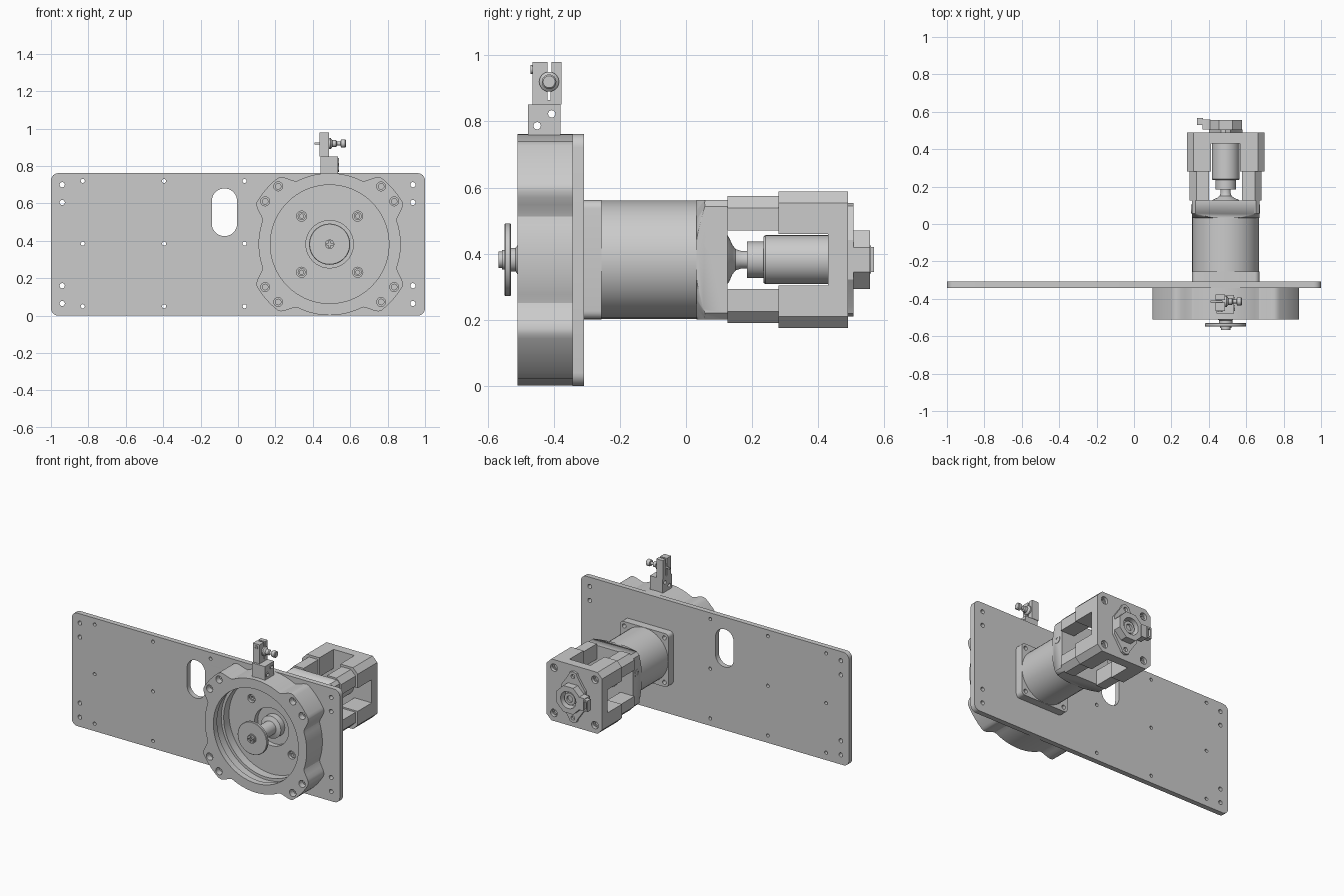
import bpy, bmesh
from math import sin, cos, pi, radians, hypot

if "Cube" in bpy.data.objects:
    bpy.data.objects.remove(bpy.data.objects["Cube"])

CX, CZ = 0.49, 0.382          # drive axis
SIGNS = [(1, 1), (-1, 1), (-1, -1), (1, -1)]


def finish(name, mesh, axis):
    """Turn local (a, b, depth) into world space and shade the part."""
    for v in mesh.vertices:
        a, b, c = v.co
        v.co = (a, c, b) if axis == 'y' else (c, a, b)
    bm = bmesh.new()
    bm.from_mesh(mesh)
    bmesh.ops.remove_doubles(bm, verts=bm.verts, dist=1e-5)
    bmesh.ops.recalc_face_normals(bm, faces=bm.faces)
    bm.to_mesh(mesh)
    bm.free()
    ob = bpy.data.objects.new(name, mesh)
    bpy.context.collection.objects.link(ob)
    bpy.ops.object.select_all(action='DESELECT')
    ob.select_set(True)
    bpy.context.view_layer.objects.active = ob
    bpy.ops.object.shade_smooth_by_angle(angle=radians(30))
    return ob


def prism(name, loops, d0, d1, axis='y'):
    """Extrude outlines; inner outlines become holes."""
    cu = bpy.data.curves.new(name, 'CURVE')
    cu.dimensions, cu.fill_mode, cu.extrude = '2D', 'BOTH', (d1 - d0) / 2
    for pts in loops:
        sp = cu.splines.new('POLY')
        sp.points.add(len(pts) - 1)
        for p, (a, b) in zip(sp.points, pts):
            p.co = (a, b, 0, 1)
        sp.use_cyclic_u = True
    tmp = bpy.data.objects.new(name + "_tmp", cu)
    bpy.context.collection.objects.link(tmp)
    dg = bpy.context.evaluated_depsgraph_get()
    mesh = bpy.data.meshes.new_from_object(tmp.evaluated_get(dg))
    bpy.data.objects.remove(tmp)
    for v in mesh.vertices:
        v.co.z += (d0 + d1) / 2
    return finish(name, mesh, axis)


def lathe(name, prof, a=CX, b=CZ, axis='y', n=32):
    """Spin (radius, depth) points about an axis through (a, b)."""
    bm = bmesh.new()
    vs = [bm.verts.new((a + r, b, d)) for r, d in prof]
    es = [bm.edges.new(e) for e in zip(vs, vs[1:])]
    bmesh.ops.spin(bm, geom=vs + es, cent=(a, b, 0), axis=(0, 0, 1),
                   angle=2 * pi, steps=n, use_duplicate=False)
    mesh = bpy.data.meshes.new(name)
    bm.to_mesh(mesh)
    bm.free()
    return finish(name, mesh, axis)


def circle(a, b, r, n=24, ph=0.0):
    return [(a + r * cos(2 * pi * i / n + ph), b + r * sin(2 * pi * i / n + ph)) for i in range(n)]


def rounded(a0, a1, b0, b1, r, n=6):
    pts = []
    for k, (sx, sz) in enumerate(SIGNS):
        ca = a1 - r if sx > 0 else a0 + r
        cb = b1 - r if sz > 0 else b0 + r
        for i in range(n + 1):
            t = pi / 2 * (k + i / n)
            pts.append((ca + r * cos(t), cb + r * sin(t)))
    return pts


def square(h, r, n=1):
    return rounded(CX - h, CX + h, CZ - h, CZ + h, r, n)


def corners(off, r):
    return [circle(CX + sx * off, CZ + sz * off, r) for sx, sz in SIGNS]


# Mounting plate with holes and slot
holes = [(x, z) for x in (-0.94, 0.935) for z in (0.065, 0.16, 0.605, 0.70)]
holes += [(x, z) for x in (-0.83, -0.395, 0.035) for z in (0.05, 0.385, 0.72)]
prism("mounting_plate",
      [rounded(-1, 1, 0, 0.762, 0.04), rounded(-0.14, -0.005, 0.425, 0.68, 0.067, 10),
       circle(CX, CZ, 0.127, 40)]
      + [circle(x, z, 0.014 if abs(x) > 0.9 else 0.011, 16) for x, z in holes]
      + corners(0.15, 0.027), -0.343, -0.308)

# Housing ring: four raised pads, grooved bore, counterbored holes
outline = []
for deg in range(0, 360, 2):
    d = min(abs(deg - c) for c in (41, 139, 221, 319))
    t = min(max((d - 11) / 11, 0), 1)
    r = 0.38 + 0.07 * (1 - t * t * (3 - 2 * t))
    outline.append((CX + r * cos(radians(deg)), CZ + r * sin(radians(deg))))
ring_holes = [(CX + sx * a, CZ + sz * b) for sx, sz in SIGNS for a, b in ((0.275, 0.309), (0.345, 0.229))]
for name, d0, d1, bore, hr in (("ring_front", -0.51, -0.47, 0.317, 0.024),
                               ("ring_middle", -0.47, -0.40, 0.335, 0.015),
                               ("ring_rear", -0.40, -0.343, 0.317, 0.015)):
    prism(name, [outline, circle(CX, CZ, bore, 72)] + [circle(x, z, hr, 20) for x, z in ring_holes], d0, d1)

# Output shaft, disc and its cross-slot screw
lathe("output_shaft", [(0, -0.53), (0.036, -0.53), (0.036, -0.515), (0.046, -0.508), (0.046, -0.36),
                       (0.075, -0.35), (0.075, -0.30), (0, -0.30)])
lathe("shaft_disc", [(0, -0.549), (0.107, -0.549), (0.11, -0.546), (0.11, -0.532), (0.107, -0.529), (0, -0.529)], n=48)
lathe("disc_screw_base", [(0.03, -0.549), (0.03, -0.556), (0, -0.556)])
w, s = 0.005, 0.018
cross = [(w, w), (w, s), (-w, s), (-w, w), (-s, w), (-s, -w), (-w, -w), (-w, -s), (w, -s), (w, -w), (s, -w), (s, w)]
prism("disc_screw_head", [circle(CX, CZ, 0.025), [(CX + a, CZ + b) for a, b in cross]], -0.567, -0.556)

# Gearbox flange, bolts, body and square adapter
prism("gearbox_flange", [square(0.18, 0.025, 5)] + corners(0.15, 0.014), -0.308, -0.255)
for i, (sx, sz) in enumerate(SIGNS):
    lathe(f"flange_bolt_{i}", [(0, -0.318), (0.011, -0.318), (0.011, -0.332), (0.021, -0.332),
                               (0.021, -0.308), (0, -0.308)], CX + sx * 0.15, CZ + sz * 0.15, n=16)
lathe("gearbox_body", [(0, -0.255), (0.179, -0.255), (0.179, 0.05), (0, 0.05)], n=36)
adapter = prism("gearbox_adapter", [square(0.181, 0.02)], 0.031, 0.125)
cone = lathe("adapter_cutter", [(0, 0.02), (0.165, 0.02), (0.27, 0.07), (0.27, 0.2), (0, 0.2)], n=64)
mod = adapter.modifiers.new("taper", 'BOOLEAN')
mod.operation, mod.object, mod.solver = 'INTERSECT', cone, 'EXACT'
bpy.context.view_layer.objects.active = adapter
bpy.ops.object.modifier_apply(modifier="taper")
bpy.data.objects.remove(cone)
for sx in (1, -1):
    x = CX + sx * 0.181
    lathe("adapter_set_screw", [(0, x - sx * 0.004), (0.012, x - sx * 0.004), (0.012, x + sx * 0.003),
                                (0.025, x + sx * 0.003), (0.025, x - sx * 0.01)], 0.08, 0.432, 'x', 20)


# Open motor cage: corner posts, then solid end
def posts(name, inner, outer, ch, d0, d1):
    quad = [(inner, inner), (outer, inner), (outer, outer - ch), (outer - ch, outer), (inner, outer)]
    prism(name, [[(CX + sx * a, CZ + sz * b) for a, b in quad] for sx, sz in SIGNS], d0, d1)


posts("cage_front_posts", 0.088, 0.192, 0.035, 0.125, 0.28)
posts("cage_rear_posts", 0.078, 0.207, 0.035, 0.28, 0.43)
prism("cage_end", [square(0.207, 0.035)] + corners(0.153, 0.025), 0.43, 0.49)
for i, (sx, sz) in enumerate(SIGNS):
    lathe(f"cage_bolt_{i}", [(0, 0.465), (0.012, 0.465), (0.012, 0.475), (0.02, 0.475), (0.02, 0.44)],
          CX + sx * 0.153, CZ + sz * 0.153, n=16)

# Motor with flared coupling
lathe("motor_coupling", [(0, 0.12), (0.08, 0.12), (0.068, 0.13), (0.045, 0.14), (0.032, 0.15), (0.027, 0.165),
                         (0.027, 0.185), (0.055, 0.185), (0.055, 0.235), (0, 0.235)])
lathe("motor_body", [(0, 0.235), (0.07, 0.235), (0.074, 0.24), (0.074, 0.43), (0, 0.43)])

# Rear sensor: eared base, hollow boss, connector
base = [(CX + a, CZ + b) for a, b in [(0.09, 0.06), (0.035, 0.14), (0.025, 0.163), (0, 0.172), (-0.025, 0.163),
        (-0.035, 0.14), (-0.09, 0.06), (-0.09, -0.06), (-0.035, -0.14), (-0.025, -0.163), (0, -0.172),
        (0.025, -0.163), (0.035, -0.14), (0.09, -0.06)]]
prism("sensor_base", [base] + [circle(CX, CZ + s * 0.14, 0.014, 16) for s in (1, -1)], 0.49, 0.506)
prism("sensor_boss", [circle(CX, CZ, 0.096, 8, pi / 8), circle(CX, CZ, 0.057, 32)], 0.506, 0.556)
lathe("sensor_hub", [(0, 0.525), (0.022, 0.525), (0.022, 0.54), (0.04, 0.54), (0.04, 0.506)])
prism("sensor_connector", [rounded(0.365, 0.41, 0.34, 0.425, 0.005, 2)], 0.506, 0.56)
prism("connector_socket", [[(0.338, 0.345), (0.37, 0.345), (0.37, 0.42), (0.338, 0.42)],
                           [(0.346, 0.355), (0.362, 0.355), (0.362, 0.41), (0.346, 0.41)]], 0.53, 0.568)

# Top bracket: drilled foot and slit clamp
bores = [(-0.45, 0.787), (-0.406, 0.823)]
prism("bracket_foot", [[(-0.478, 0.745), (-0.38, 0.745), (-0.38, 0.852), (-0.478, 0.852)]]
      + [circle(y, z, 0.012, 16) for y, z in bores], 0.44, 0.535, 'x')
for y, z in bores:
    prism("bracket_nut", [circle(y, z, 0.019, 6, pi / 6), circle(y, z, 0.011, 16)], 0.53, 0.539, 'x')
prism("slit_clamp", [[(-0.464, 0.852), (-0.377, 0.852), (-0.377, 0.98), (-0.406, 0.98), (-0.406, 0.95),
                      (-0.41, 0.95), (-0.41, 0.865), (-0.419, 0.865), (-0.419, 0.98), (-0.464, 0.98)]],
      0.436, 0.486, 'x')
lathe("clamp_screw", [(0.005, -0.466), (0.005, -0.47), (0.013, -0.47), (0.013, -0.46)], 0.46, 0.957, n=16)
lathe("adjuster_bolt", [(0, 0.41), (0.006, 0.41), (0.006, 0.47), (0.03, 0.47), (0.03, 0.495), (0.018, 0.505),
                        (0.018, 0.525), (0.01, 0.53), (0.01, 0.548), (0.02, 0.55), (0.022, 0.555),
                        (0.022, 0.573), (0.018, 0.577), (0, 0.577)], -0.414, 0.92, 'x', 24)
